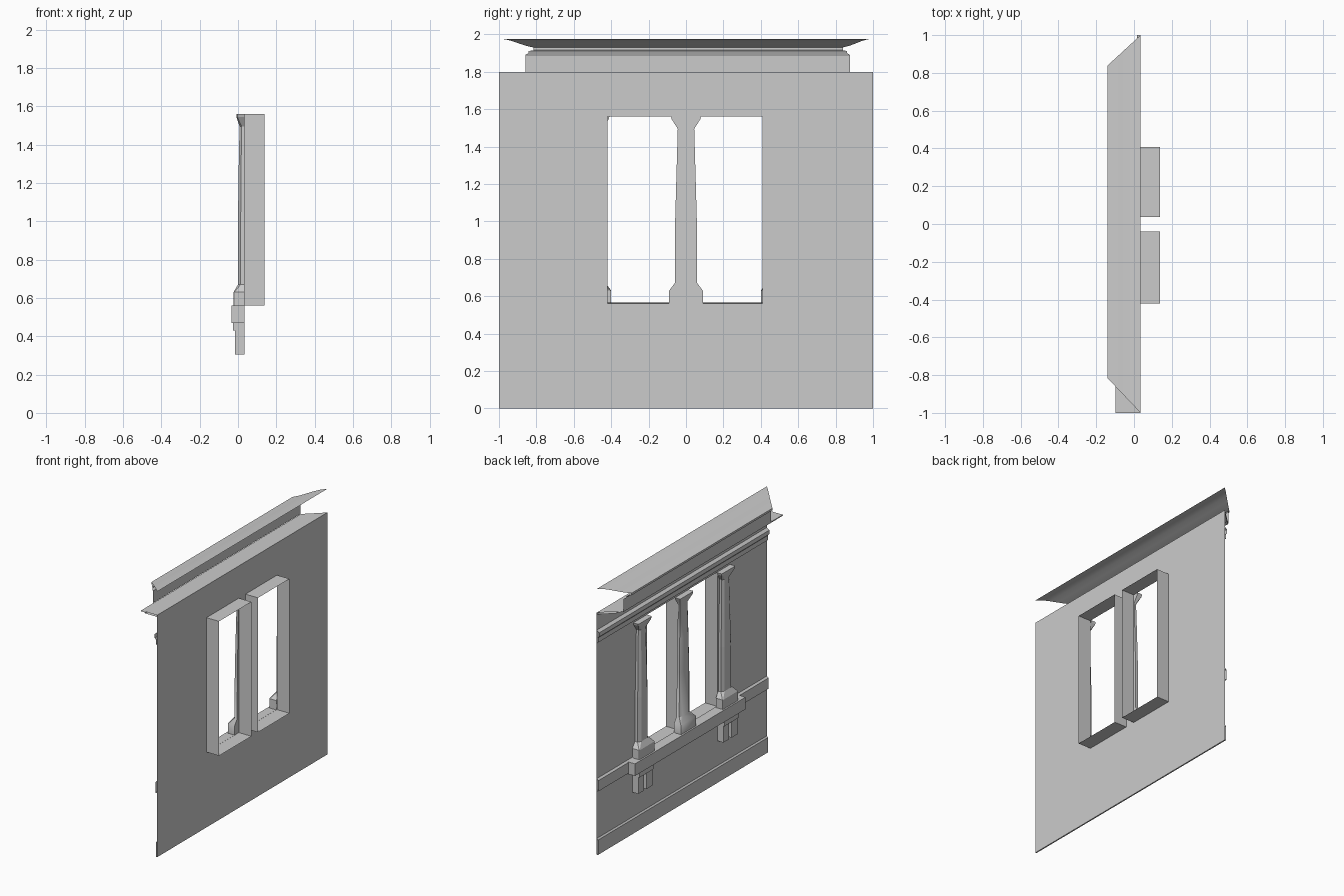
import bpy, bmesh

if "Cube" in bpy.data.objects:
    bpy.data.objects.remove(bpy.data.objects["Cube"])

WALL = 0.035          # x of the wall sheet; the outside faces -x


def make(name, verts, faces, smooth=False):
    me = bpy.data.meshes.new(name)
    bm = bmesh.new()
    vs = [bm.verts.new(v) for v in verts]
    for f in faces:
        bm.faces.new([vs[i] for i in f])
    bmesh.ops.remove_doubles(bm, verts=bm.verts, dist=1e-5)
    bmesh.ops.recalc_face_normals(bm, faces=bm.faces)
    bm.to_mesh(me)
    bm.free()
    ob = bpy.data.objects.new(name, me)
    bpy.context.collection.objects.link(ob)
    if smooth:
        bpy.context.view_layer.objects.active = ob
        ob.select_set(True)
        bpy.ops.object.shade_smooth_by_angle(angle=0.7)
        ob.select_set(False)
    return ob


def box(name, x, y, z):
    v = [(a, b, c) for a in x for b in y for c in z]
    return make(name, v, [(0, 1, 3, 2), (4, 6, 7, 5), (0, 4, 5, 1),
                          (2, 3, 7, 6), (0, 2, 6, 4), (1, 5, 7, 3)])


def strip(name, profile, lo, hi, smooth=False):
    """Open sheet: an (x, z) profile run along y between end functions."""
    v = []
    for x, z in profile:
        v += [(x, lo(x), z), (x, hi(x), z)]
    f = [(2*i, 2*i + 1, 2*i + 3, 2*i + 2) for i in range(len(profile) - 1)]
    return make(name, v, f, smooth)


def left(x): return -1.0
def right(x): return 1.0
def mitre_lo(x): return -1.0 + (WALL - x) * 1.05
def mitre_hi(x): return 1.0 - (WALL - x) * 0.92


# wall sheet with two window holes
ys, zs = [-1, -.42, -.04, .038, .408, 1], [0, .56, 1.56, 1.8]
verts, faces = [], []
for i in range(5):
    for j in range(3):
        if j == 1 and i in (1, 3):
            continue
        n = len(verts)
        verts += [(WALL, ys[i], zs[j]), (WALL, ys[i+1], zs[j]),
                  (WALL, ys[i+1], zs[j+1]), (WALL, ys[i], zs[j+1])]
        faces.append((n, n+1, n+2, n+3))
make("wall", verts, faces)

# window reveals: open tubes running inward
for k in (1, 3):
    ring = [(ys[k], .56), (ys[k+1], .56), (ys[k+1], 1.56), (ys[k], 1.56)]
    v = [(x, y, z) for x in (WALL, .138) for y, z in ring]
    make("window_reveal", v, [(i, (i+1) % 4, (i+1) % 4 + 4, i + 4) for i in range(4)])

# horizontal bands on the outside
strip("base_band", [(WALL, .12), (.025, .11), (.025, 0), (WALL, 0)], left, right)
strip("string_band", [(WALL, .565), (.02, .555), (.02, .475), (WALL, .475)], left, right)
strip("upper_band", [(WALL, 1.67), (.015, 1.655), (.015, 1.625), (.024, 1.615),
                     (.024, 1.58), (WALL, 1.575)], left, right)

# cornice: ledge, frieze and curved eave with mitred ends
strip("ledge_top", [(WALL, 1.80), (-.097, 1.80)], left, mitre_hi)
strip("ledge_underside", [(-.097, 1.80), (-.097, 1.793), (-.065, 1.793),
                          (-.065, 1.787), (WALL, 1.787)], left, mitre_hi)
strip("frieze", [(-.10, 1.80), (-.10, 1.89), (-.115, 1.90), (-.115, 1.91),
                 (-.14, 1.915), (-.14, 1.93)], mitre_lo, mitre_hi)
strip("eave", [(-.14, 1.93), (-.105, 1.938), (-.07, 1.95), (-.035, 1.963),
               (0, 1.973), (WALL, 1.976)], mitre_lo, mitre_hi, True)


def column(name, yc, closed, smooth):
    # z, half width, front x, chamfer share
    rows = [(.56, .09, -.023, .05), (.63, .09, -.023, .05), (.67, .06, .0, .4),
            (1.0, .058, .0, .4), (1.25, .051, .003, .4), (1.495, .044, .008, .4),
            (1.545, .076, -.008, .1), (1.56, .08, -.008, .1)]
    v, f = [], []
    for z, w, xf, c in rows:
        d = (WALL - xf) * c
        v += [(x, yc + y, z) for x, y in
              [(WALL, -w), (xf + d, -w), (xf, -w + w*c), (xf, w - w*c), (xf + d, w), (WALL, w)]]
    for r in range(len(rows) - 1):
        for i in range(6 if closed else 5):
            a, b = r*6 + i, r*6 + (i + 1) % 6
            f.append((a, b, b + 6, a + 6))
    f += [tuple(range(6)), tuple(range(len(v) - 6, len(v)))]
    make(name, v, f, smooth)


column("middle_column", 0, True, True)
for s in (-1, 1):
    column("side_column", s * .49, False, False)

# window sill with brackets below
box("sill", (-.035, WALL - .001), (-.65, .65), (.47, .56))
for s in (-1, 1):
    y = s * .5
    box("bracket_head", (-.025, WALL - .001), (y - .085, y + .085), (.43, .47))
    for t in (-1, 1):
        p = y + t * .048
        box("bracket_prong", (-.015, WALL - .001), (p - .034, p + .034), (.305, .43))
    box("bracket_back", (.005, WALL - .001), (y - .02, y + .02), (.33, .43))
